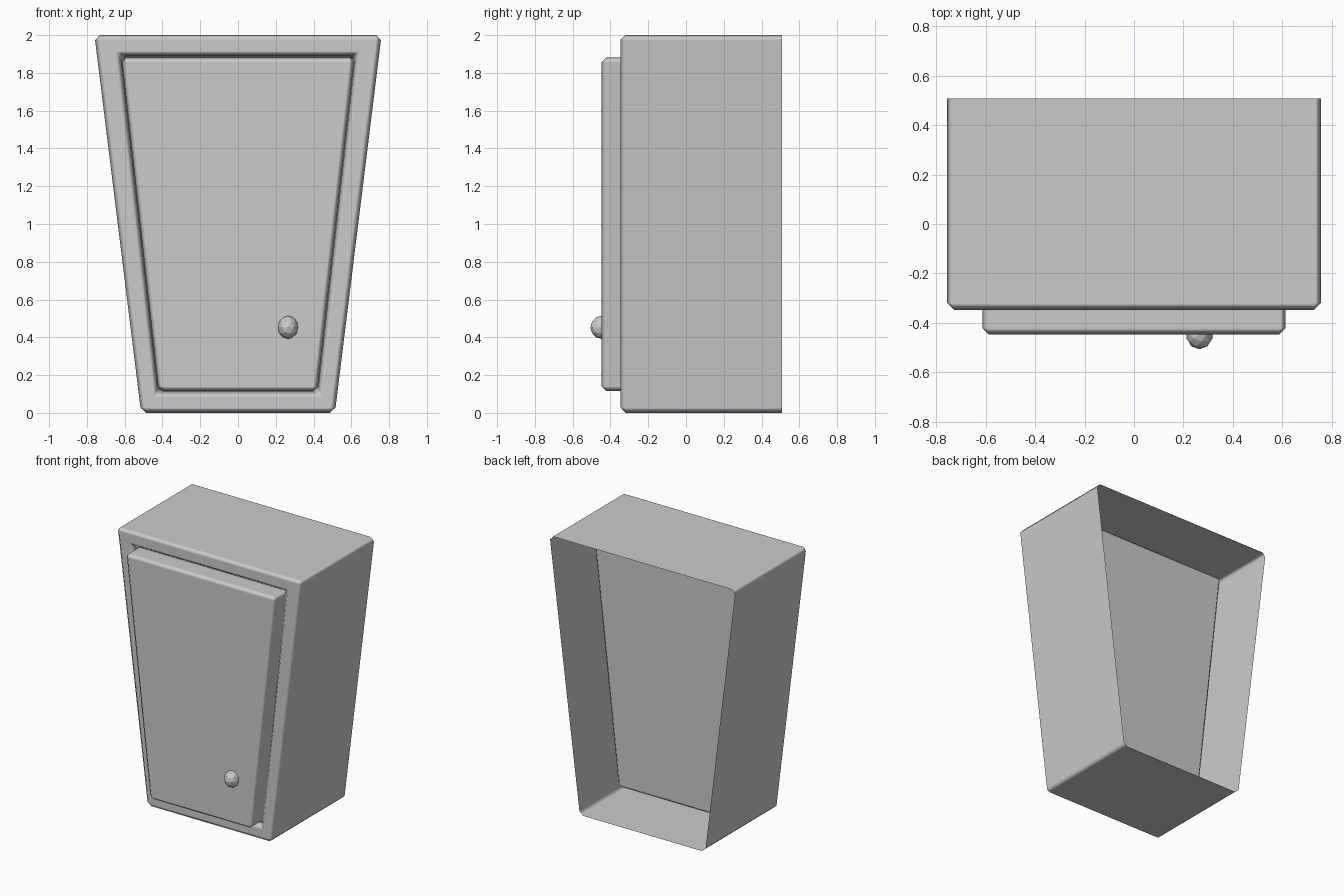
import bpy, bmesh

if "Cube" in bpy.data.objects:
    bpy.data.objects.remove(bpy.data.objects["Cube"])


def trapezoid(bm, y, z0, z1, half_bottom, half_top):
    """Ring of four corners at depth y."""
    pts = [(-half_bottom, z0), (half_bottom, z0), (half_top, z1), (-half_top, z1)]
    return [bm.verts.new((x, y, z)) for x, z in pts]


def build(name, rings, cap_start, bevel):
    """Skin successive rings, close the last one, and chamfer the hard edges."""
    bm = bmesh.new()
    loops = [trapezoid(bm, *r) for r in rings]
    for a, b in zip(loops, loops[1:]):
        for i in range(4):
            j = (i + 1) % 4
            bm.faces.new((a[i], a[j], b[j], b[i]))
    bm.faces.new(loops[-1])
    if cap_start:
        bm.faces.new(loops[0][::-1])
    bmesh.ops.recalc_face_normals(bm, faces=bm.faces)
    # the front-most face must look towards -y
    front = min(bm.faces, key=lambda f: f.calc_center_median().y)
    if front.normal.y > 0.9:
        bmesh.ops.reverse_faces(bm, faces=bm.faces)
    for f in bm.faces:
        f.smooth = True
    mesh = bpy.data.meshes.new(name)
    bm.to_mesh(mesh)
    bm.free()
    obj = bpy.data.objects.new(name, mesh)
    bpy.context.collection.objects.link(obj)
    mod = obj.modifiers.new("chamfer", "BEVEL")
    mod.width = bevel
    mod.segments = 1
    mod.limit_method = 'ANGLE'
    mod.harden_normals = True
    return obj


# Cabinet shell: open back, front frame folding into a deep recess
outer = (0.0, 2.0, 0.513, 0.76)
hole = (0.112, 1.892, 0.422, 0.62)
build("cabinet_body",
      [(0.508, *outer), (-0.348, *outer), (-0.348, *hole), (0.21, *hole)],
      cap_start=False, bevel=0.028)

# Door slab sitting in the recess
panel = (0.115, 1.882, 0.42, 0.617)
build("door", [(-0.28, *panel), (-0.447, *panel)], cap_start=True, bevel=0.026)

# Door knob
bpy.ops.mesh.primitive_ico_sphere_add(subdivisions=2, radius=0.062,
                                      location=(0.265, -0.445, 0.453))
knob = bpy.context.object
knob.name = "door_knob"
knob.scale.x = 0.88
